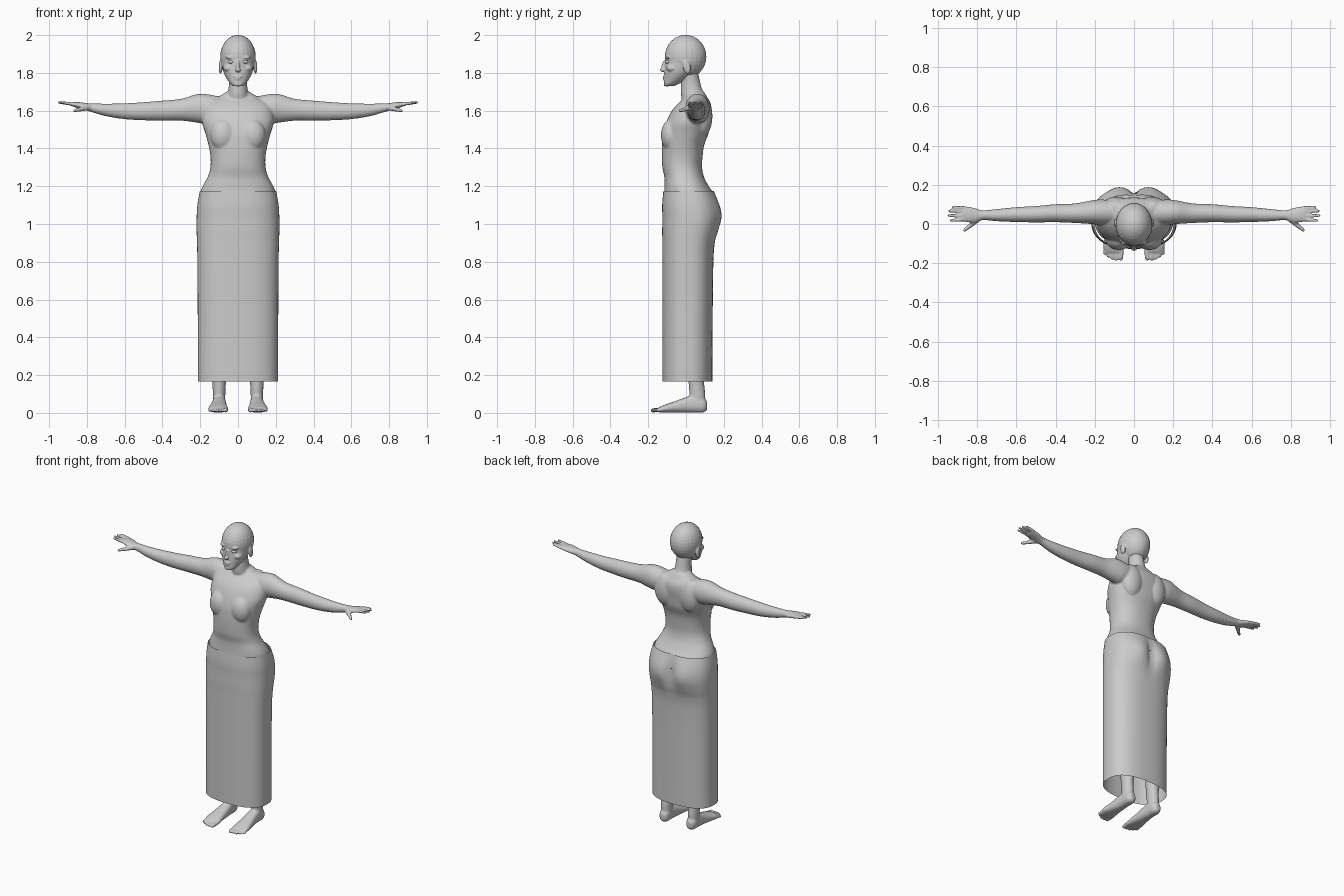
import bpy, bmesh, math
from mathutils import Vector, Matrix


def spline(rows, steps=5):
    """Smoothly resample rows of numbers (Catmull-Rom)."""
    out, n = [], len(rows)
    for i in range(n - 1):
        a, b, c, d = (rows[max(i - 1, 0)], rows[i], rows[i + 1], rows[min(i + 2, n - 1)])
        for k in range(steps):
            t = k / steps
            out.append([0.5 * (2 * q + (r - p) * t + (2 * p - 5 * q + 4 * r - s) * t * t
                               + (3 * q - p - 3 * r + s) * t ** 3) for p, q, r, s in zip(a, b, c, d)])
    return out + [list(rows[-1])]


def loft(bm, rows, axis, side=1, power=2.0, seg=40, cap=True, shape=None):
    """Rows are (position on axis, centre u, centre v, radius u, radius v)."""
    rings = []
    for p, cu, cv, ru, rv in spline(rows):
        ring = []
        for i in range(seg):
            a = 2 * math.pi * i / seg
            c, s = math.cos(a), math.sin(a)
            u = cu + ru * math.copysign(abs(c) ** (2 / power), c)
            v = cv + rv * math.copysign(abs(s) ** (2 / power), s)
            co = Vector({'x': (p, u, v), 'y': (u, p, v), 'z': (u, v, p)}[axis])
            if shape:
                co = shape(co)
            co.x *= side
            ring.append(bm.verts.new(co))
        rings.append(ring)
    for r, q in zip(rings, rings[1:]):
        for i in range(seg):
            j = (i + 1) % seg
            bm.faces.new((r[i], r[j], q[j], q[i]))
    if cap:
        bm.faces.new(rings[0])
        bm.faces.new(rings[-1])


def ball(bm, centre, radii, side=1, tilt=0.0):
    m = (Matrix.Translation((centre[0] * side, centre[1], centre[2]))
         @ Matrix.Rotation(tilt, 4, 'X') @ Matrix.Diagonal((*radii, 1)))
    bmesh.ops.create_uvsphere(bm, u_segments=24, v_segments=16, radius=1, matrix=m)


def digit(bm, a, b, ra, rb, side=1):
    """Rounded finger or toe between two points."""
    a, b = Vector(a), Vector(b)
    ball(bm, a, (ra,) * 3, side)
    ball(bm, b, (rb,) * 3, side)
    a.x *= side
    b.x *= side
    d = b - a
    m = Matrix.Translation((a + b) / 2) @ d.to_track_quat('Z', 'Y').to_matrix().to_4x4()
    bmesh.ops.create_cone(bm, cap_ends=True, segments=16, radius1=ra, radius2=rb, depth=d.length, matrix=m)


def finish(bm, name, voxel=None, smooth=4):
    bmesh.ops.recalc_face_normals(bm, faces=bm.faces)
    for f in bm.faces:
        f.smooth = True
    me = bpy.data.meshes.new(name)
    bm.to_mesh(me)
    bm.free()
    ob = bpy.data.objects.new(name, me)
    bpy.context.collection.objects.link(ob)
    if voxel:
        r = ob.modifiers.new("blend", 'REMESH')
        r.mode, r.voxel_size, r.use_smooth_shade = 'VOXEL', voxel, True
        s = ob.modifiers.new("soften", 'SMOOTH')
        s.factor, s.iterations = 0.5, smooth
    return ob


# Upper body: torso, neck, arms and hands blended together
bm = bmesh.new()
loft(bm, [(1.08, 0, .025, .20, .135), (1.16, 0, .015, .200, .13), (1.20, 0, .003, .187, .117),
          (1.25, 0, -.01, .160, .105), (1.30, 0, -.02, .146, .105), (1.36, 0, -.02, .146, .108),
          (1.42, 0, -.015, .157, .112), (1.48, 0, -.001, .173, .120), (1.54, 0, .012, .190, .116),
          (1.60, 0, .03, .185, .105), (1.64, 0, .045, .165, .085), (1.67, 0, .053, .11, .06),
          (1.70, 0, .05, .06, .045)], 'z', power=2.25)
loft(bm, [(1.62, 0, .05, .07, .06), (1.68, 0, .036, .056, .062), (1.72, 0, .028, .05, .055),
          (1.76, 0, .023, .047, .05), (1.82, 0, .01, .05, .05)], 'z')
for s in (1, -1):
    ball(bm, (.078, -.078, 1.47), (.068, .055, .085), s)       # bust
    ball(bm, (.09, .085, 1.57), (.075, .055, .11), s)          # shoulder blade
    loft(bm, [(.10, .06, 1.615, .06, .06), (.17, .06, 1.61, .065, .078), (.22, .06, 1.612, .06, .075),
              (.30, .055, 1.605, .05, .058), (.40, .055, 1.60, .046, .053), (.50, .05, 1.597, .042, .048),
              (.60, .048, 1.597, .038, .042), (.70, .045, 1.604, .031, .033), (.77, .045, 1.615, .025, .024),
              (.80, .043, 1.62, .034, .02), (.84, .048, 1.628, .041, .017), (.875, .052, 1.633, .038, .012)],
         'x', s, seg=28)
    for y0, y1, tip in ((.082, .086, .925), (.063, .067, .943), (.042, .043, .947), (.022, .018, .935)):
        digit(bm, (.865, y0, 1.633), (tip, y1, 1.643), .010, .0075, s)
    digit(bm, (.80, .022, 1.615), (.865, -.032, 1.60), .015, .009, s)
finish(bm, "upper_body", .006)

# Head with brow, nose, lips and ears
bm = bmesh.new()
ball(bm, (0, -.002, 1.886), (.094, .110, .115))
loft(bm, [(1.73, 0, -.09, .026, .026), (1.745, 0, -.075, .043, .043), (1.77, 0, -.055, .060, .061),
          (1.80, 0, -.038, .075, .077), (1.85, 0, -.018, .086, .093), (1.91, 0, -.01, .085, .10)], 'z')
ball(bm, (0, -.117, 1.838), (.009, .012, .032), tilt=-.25)
ball(bm, (0, -.124, 1.816), (.015, .014, .011))
ball(bm, (0, -.113, 1.780), (.022, .010, .006))
ball(bm, (0, -.112, 1.768), (.019, .010, .007))
ball(bm, (0, -.100, 1.742), (.020, .018, .014))
for s in (1, -1):
    ball(bm, (.037, -.094, 1.882), (.030, .014, .009), s)
    ball(bm, (.048, -.070, 1.825), (.030, .034, .022), s)
    ball(bm, (.092, .004, 1.832), (.010, .020, .038), s, tilt=.2)
finish(bm, "head", .004, 3)

# Eyes
bm = bmesh.new()
for s in (1, -1):
    ball(bm, (.037, -.095, 1.858), (.016, .014, .010), s)
finish(bm, "eyes")


# Long skirt, open at the hem, with a centre crease at the seat
def seat(co):
    if co.y > 0:
        k = math.exp(-((co.z - 1.05) / .085) ** 2)
        co.y -= .032 * k * math.exp(-(co.x / .025) ** 2)
        co.y += .012 * k * math.exp(-((abs(co.x) - .09) / .05) ** 2)
    return co


bm = bmesh.new()
loft(bm, [(1.175, 0, .014, .202, .134), (1.10, 0, .024, .215, .150), (1.03, 0, .028, .219, .153),
          (.96, 0, .021, .219, .147), (.90, 0, .014, .217, .139), (.80, 0, .010, .215, .135),
          (.50, 0, .008, .213, .133), (.165, 0, .007, .213, .132)], 'z', power=2.5, seg=72, cap=False, shape=seat)
finish(bm, "long_skirt")

# Legs and feet
bm = bmesh.new()
for s in (1, -1):
    loft(bm, [(.05, .10, .06, .033, .040), (.10, .10, .06, .033, .042), (.17, .10, .055, .037, .042),
              (.30, .10, .06, .05, .055), (.50, .095, .02, .055, .055), (.80, .10, .01, .08, .085),
              (1.05, .10, .02, .085, .09)], 'z', s, seg=28)
    loft(bm, [(.112, .10, .038, .016, .022), (.09, .10, .042, .032, .040), (.04, .10, .048, .035, .047),
              (0, .10, .042, .038, .041), (-.06, .103, .031, .045, .030), (-.11, .105, .023, .052, .021),
              (-.145, .105, .016, .046, .013)], 'y', s, power=2.4, seg=28)
    for x, y, r in ((.064, -.176, .013), (.088, -.180, .010), (.109, -.175, .010),
                    (.129, -.165, .009), (.147, -.150, .009)):
        digit(bm, (x, -.125, .018), (x + .003, y, .013), r, r * .9, s)
finish(bm, "legs_and_feet", .006, 3)
